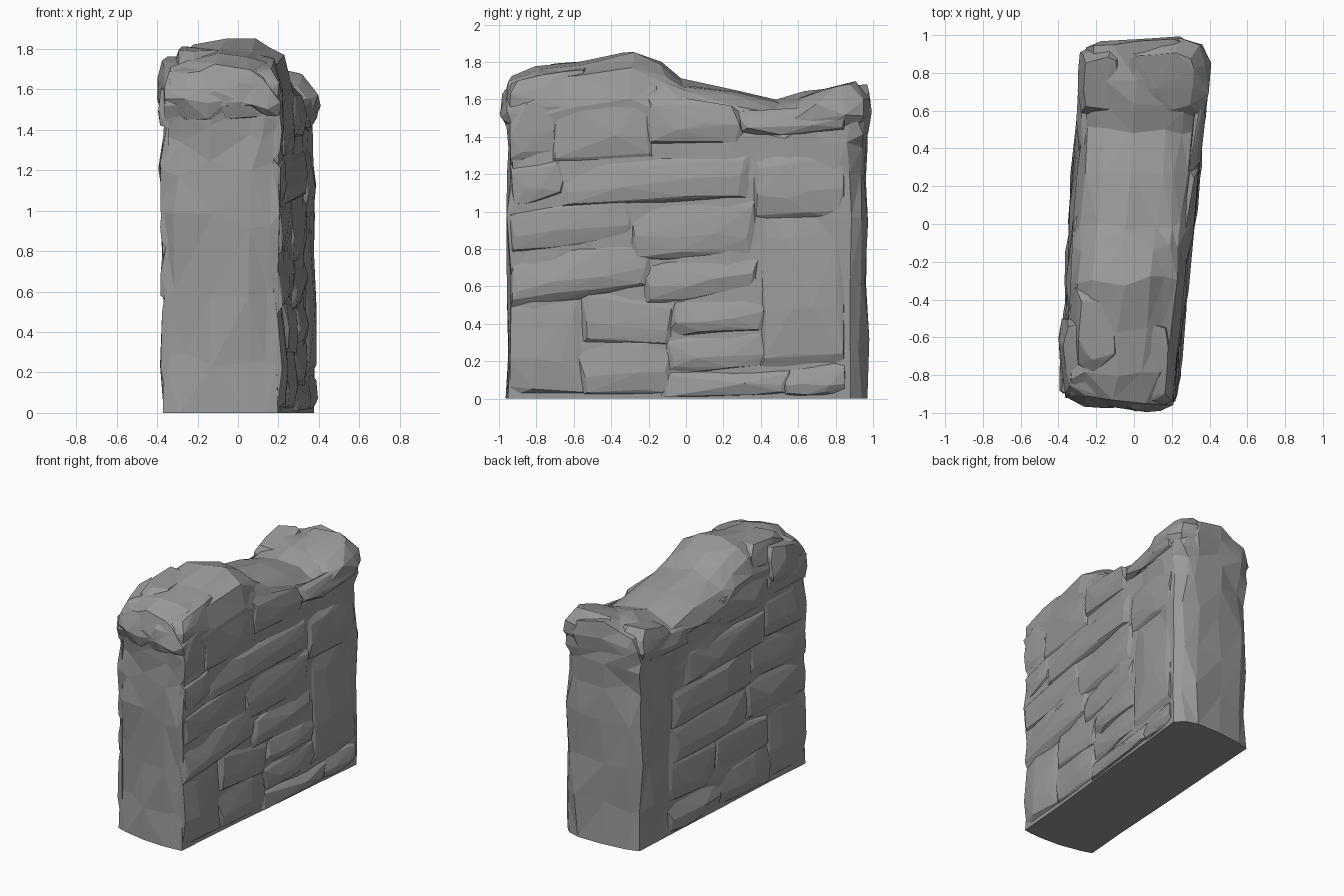
import bpy, bmesh, random
from mathutils import Vector

if "Cube" in bpy.data.objects:
    bpy.data.objects.remove(bpy.data.objects["Cube"])

random.seed(11)
STONE = bpy.data.materials.new("grey_stone")
STONE.diffuse_color = (.32, .32, .32, 1)
STONE.use_nodes = True
STONE.node_tree.nodes["Principled BSDF"].inputs["Base Color"].default_value = STONE.diffuse_color


def lerp_table(table, t):
    for (a, p), (b, q) in zip(table, table[1:]):
        if t <= b:
            return p + (q - p) * max(0, (t - a) / (b - a))
    return table[-1][1]


def jit(a):
    return random.uniform(-a, a)


# Profiles of the leaning wall: crest height, half width and both end faces
CREST = [(-1, 1.68), (-.93, 1.72), (-.8, 1.79), (-.55, 1.81), (-.3, 1.86), (-.17, 1.81), (-.02, 1.72),
         (.15, 1.68), (.35, 1.65), (.5, 1.61), (.65, 1.65), (.8, 1.67), (.92, 1.7), (1, 1.66)]
HALF = [(-1, .286), (-.5, .286), (0, .3), (.5, .308), (1, .32)]
FRONT = [(0, -.965), (.5, -.94), (1, -.96), (1.3, -.945), (1.45, -.95), (1.55, -.985), (1.8, -.93)]
BACK = [(0, .97), (.9, .96), (1.3, .955), (1.55, .985), (1.66, .97), (1.8, .93)]


def centre(y):
    return -.012 + .08 * y


def half(y):
    return lerp_table(HALF, y)


def finish(bm, name):
    bmesh.ops.recalc_face_normals(bm, faces=bm.faces)
    mesh = bpy.data.meshes.new(name)
    bm.to_mesh(mesh)
    bm.free()
    mesh.materials.append(STONE)
    ob = bpy.data.objects.new(name, mesh)
    bpy.context.collection.objects.link(ob)


def hull(name, points):
    bm = bmesh.new()
    for p in points:
        bm.verts.new(p)
    bmesh.ops.convex_hull(bm, input=bm.verts)
    bmesh.ops.delete(bm, geom=[v for v in bm.verts if not v.link_faces], context='VERTS')
    finish(bm, name)


# Wall core: surface of a bent lattice
US = [-1, -.72, -.1, .5, .8, 1]
YS = [-.95, -.8, -.57, -.3, -.14, 0, .25, .5, .62, .78, .97]
ZS = [0, .28, .6, .95, 1.2, 1.38, 1.5, 1.6, 1.8]


def core_point(i, j, k):
    u, y, z = US[i], YS[j], ZS[k]
    first, last, top = j == 0, j == len(YS) - 1, k == len(ZS) - 1
    h = lerp_table(CREST, y)
    if k > 5:
        z = 1.38 + (z - 1.38) / .42 * (h - 1.38)
        z -= (.09 if top else .02) * u * u
    if first:
        y = lerp_table(FRONT, z) + .035 * (u - .4) ** 2
    if last:
        y = lerp_table(BACK, z) - (.09 if u == 1 else .05 * max(0, abs(u) - .5) / .5)
    w = half(y) * (.88 if top else 1)
    p = Vector((centre(y) + u * w, y, z))
    if 0 < k:
        end, rim = first or last, abs(u) == 1
        p += Vector((jit(.03 if end and not rim else .014), 0 if end else jit(.03),
                     jit(.018) if top else jit(.045)))
        if end:
            p.y += jit(.016)
    return p


bm = bmesh.new()
cache = {}


def vert(key):
    if key not in cache:
        cache[key] = bm.verts.new(core_point(*key))
    return cache[key]


size = (len(US), len(YS), len(ZS))
for axis in range(3):
    a, b = [n for n in range(3) if n != axis]
    for end in (0, size[axis] - 1):
        for m in range(size[a] - 1):
            for n in range(size[b] - 1):
                quad = []
                for dm, dn in ((0, 0), (1, 0), (1, 1), (0, 1)):
                    key = [end] * 3
                    key[a], key[b] = m + dm, n + dn
                    quad.append(vert(tuple(key)))
                bm.faces.new(quad)
bmesh.ops.triangulate(bm, faces=bm.faces, quad_method='SHORT_EDGE')
finish(bm, "wall_core")


# Facing stones: faceted hulls with sloping rims, so neighbours meet in V-shaped joints
def side_stone(name, side, y0, y1, z0, z1, tilt, depth):
    pts = []
    for ts, vs in (((-.06, 1.06), ((-.1, -1), (1.25, -1))),
                   ((.04, .34, .66, .96), ((.06, .55), (.4, 1), (.92, .3)))):
        for t in ts:
            for v, f in vs:
                y = y0 + (y1 - y0) * t
                z = z0 + (z1 - z0) * v + tilt * (t - .5)
                d = -.025
                if f > 0:
                    d = depth * f * (.6 if t in (.04, .96) else 1) + jit(.01)
                y += jit(.025)
                z += jit(.02)
                y = min(max(y, -.94 if side > 0 else -.89), .85)
                z = min(max(z, .012), lerp_table(CREST, y) - (.13 if f < 0 else .1))
                pts.append((centre(y) + side * (half(y) + d), y, z))
    hull(name, pts)


RIGHT = [
    (-.95, -.7, 1.3, 1.6, .04, .02), (-.7, -.2, 1.28, 1.62, 0, .025), (-.2, .28, 1.37, 1.58, 0, .03),
    (.3, .86, 1.43, 1.54, .04, .04), (-.95, -.66, 1.06, 1.24, .05, .03), (-.68, .34, 1.06, 1.28, .06, .04),
    (.37, .84, .97, 1.28, .03, .035), (-.95, -.28, .82, 1.02, .08, .03), (-.28, .37, .76, 1.03, .02, .035),
    (.4, .84, .2, .92, .02, .04), (-.95, -.2, .56, .78, .12, .04), (-.2, .38, .55, .74, .08, .035),
    (-.95, -.56, .02, .5, 0, .03), (-.54, -.08, .3, .53, -.03, .025), (-.08, .42, .36, .53, .04, .04),
    (-.1, .42, .16, .34, .04, .03), (-.57, -.08, .02, .29, 0, .03), (-.12, .55, .02, .14, .03, .035),
    (.52, .86, .02, .17, .03, .03)]
LEFT = [
    (-.9, -.5, 1.42, 1.62, 0, .03), (-.5, .05, 1.38, 1.58, -.03, .025), (.4, .87, 1.4, 1.52, .05, .02),
    (-.9, -.45, 1.12, 1.38, 0, .03), (-.45, .4, 1.08, 1.3, -.03, .03), (-.9, -.3, .84, 1.08, .03, .035),
    (-.3, .55, .8, 1.05, -.03, .03), (-.9, -.25, .58, .82, 0, .035), (-.25, .55, .54, .78, 0, .03),
    (-.9, -.5, .04, .55, 0, .03), (-.48, .1, .3, .52, .03, .03), (.1, .58, .25, .52, 0, .03),
    (-.5, .05, .02, .28, 0, .035), (.05, .6, .02, .22, 0, .035)]
for label, side, stones in (("right", 1, RIGHT), ("left", -1, LEFT)):
    for n, s in enumerate(stones):
        side_stone(f"stone_{label}_{n + 1:02d}", side, *s)


# Cap stones: rounded rough lumps overhanging the ends, their tops sloping along the wall
def lump(name, lo, hi, taper, slope=0, skew=0):
    c = [(p + q) / 2 for p, q in zip(lo, hi)]
    pts = []
    for v, s in ((0, .85), (.35, 1), (.7, .94), (1, taper)):
        for sx in (-1, -.3, .4, 1):
            for sy in (-1, -.3, .4, 1):
                r = s * (.86 if abs(sx * sy) == 1 else 1)
                pts.append((c[0] + sx * r * (hi[0] - c[0]) + jit(.014),
                            c[1] + sy * r * (hi[1] - c[1]) + skew * sx + jit(.014),
                            lo[2] + v * (hi[2] - lo[2]) + slope * sy * v + jit(.014)))
    hull(name, pts)


lump("cap_front_left", (-.4, -.965, 1.46), (-.02, -.5, 1.72), .8, .035, -.025)
lump("cap_front_right", (-.1, -.99, 1.46), (.22, -.5, 1.73), .8, .035, .015)
lump("cap_crest_front", (-.33, -.8, 1.6), (-.05, -.3, 1.79), .65, .01)
lump("cap_back_left", (-.295, .56, 1.42), (-.05, .94, 1.62), .7, .03)
lump("cap_back_right", (-.1, .54, 1.43), (.4, .985, 1.65), .65, .04)
